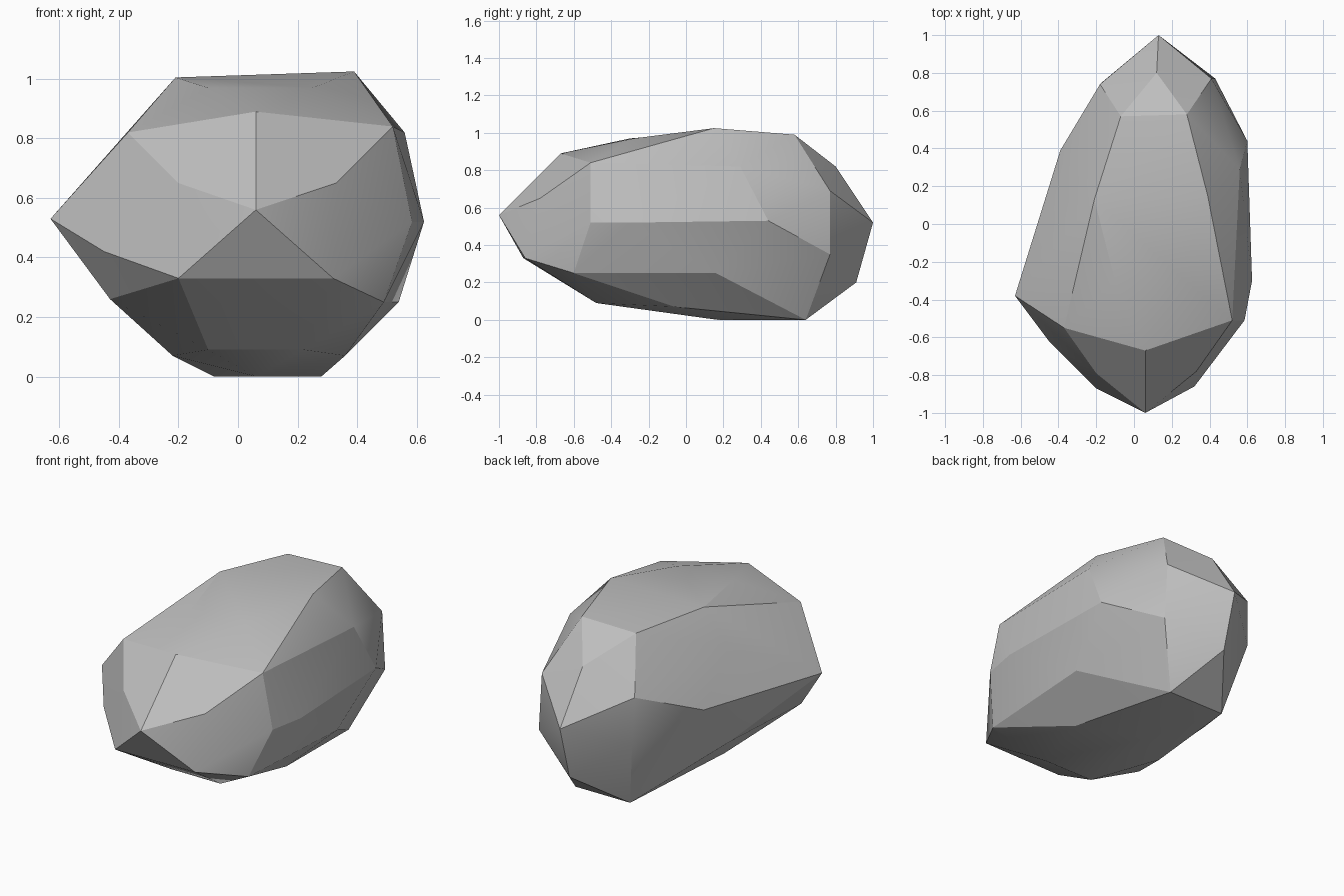
import bpy
import bmesh
import math

# Remove the default cube only
default_cube = bpy.data.objects.get("Cube")
if default_cube:
    bpy.data.objects.remove(default_cube, do_unlink=True)


def flat_material(name, colour):
    material = bpy.data.materials.new(name)
    material.use_nodes = True
    material.diffuse_color = colour
    shader = material.node_tree.nodes["Principled BSDF"]
    shader.inputs["Base Color"].default_value = colour
    shader.inputs["Roughness"].default_value = 0.9
    return material


def hull_object(name, corners, material, sharp_angle):
    """Wrap a faceted convex skin around a cloud of corner points."""
    mesh = bpy.data.meshes.new(name)
    bm = bmesh.new()
    for corner in corners:
        bm.verts.new(corner)
    result = bmesh.ops.convex_hull(bm, input=bm.verts[:])
    unused = set(result["geom_interior"] + result["geom_unused"])
    loose = [item for item in unused if isinstance(item, bmesh.types.BMVert)]
    bmesh.ops.delete(bm, geom=loose, context="VERTS")
    # Merge nearly flat triangles into broad chipped facets
    bmesh.ops.dissolve_limit(bm, angle_limit=math.radians(4),
                             verts=bm.verts[:], edges=bm.edges[:])
    bmesh.ops.recalc_face_normals(bm, faces=bm.faces[:])
    bm.to_mesh(mesh)
    bm.free()
    mesh.materials.append(material)
    obj = bpy.data.objects.new(name, mesh)
    bpy.context.collection.objects.link(obj)
    bpy.ops.object.select_all(action="DESELECT")
    obj.select_set(True)
    bpy.context.view_layer.objects.active = obj
    bpy.ops.object.shade_smooth_by_angle(angle=math.radians(sharp_angle))
    return obj


# Blunt front end
front_corners = [
    (0.06, -1, 0.56), (0.06, -0.67, 0.89),
    (-0.2, -0.87, 0.33), (0.32, -0.86, 0.33),
    (-0.2, -0.79, 0.65), (0.33, -0.78, 0.65),
    (-0.37, -0.55, 0.82), (0.52, -0.51, 0.84),
    (-0.45, -0.62, 0.42),
]

# Broad flanks
side_corners = [
    (-0.63, -0.38, 0.53), (0.585, -0.51, 0.52), (0.625, -0.3, 0.52),
    (-0.43, -0.47, 0.26), (0.49, -0.6, 0.25),
    (-0.38, 0.14, 0.25), (0.54, 0.16, 0.25),
    (-0.39, 0.39, 0.54), (0.6, 0.44, 0.53),
    (-0.36, 0.12, 0.81), (0.56, 0.29, 0.82),
]

# Gently sloping top
top_corners = [
    (-0.1, -0.3, 0.97), (0.25, -0.28, 0.97),
    (-0.21, 0.13, 1.005), (0.39, 0.15, 1.025),
    (-0.07, 0.57, 0.98), (0.28, 0.58, 0.99),
]

# Pointed back end
back_corners = [
    (0.13, 1, 0.52), (0.12, 0.8, 0.82), (0.13, 0.91, 0.2),
    (-0.18, 0.74, 0.69), (0.41, 0.77, 0.69),
    (-0.17, 0.75, 0.41), (0.43, 0.77, 0.35),
]

# Worn underside
base_corners = [
    (-0.1, -0.48, 0.09), (0.22, -0.48, 0.09),
    (-0.22, -0.05, 0.07), (0.36, -0.06, 0.07),
    (0.06, 0.17, 0), (-0.08, 0.64, 0), (0.28, 0.64, 0),
]

stone_grey = flat_material("stone grey", (0.52, 0.52, 0.52, 1))
boulder = hull_object(
    "boulder",
    front_corners + side_corners + top_corners + back_corners + base_corners,
    stone_grey, sharp_angle=19)
